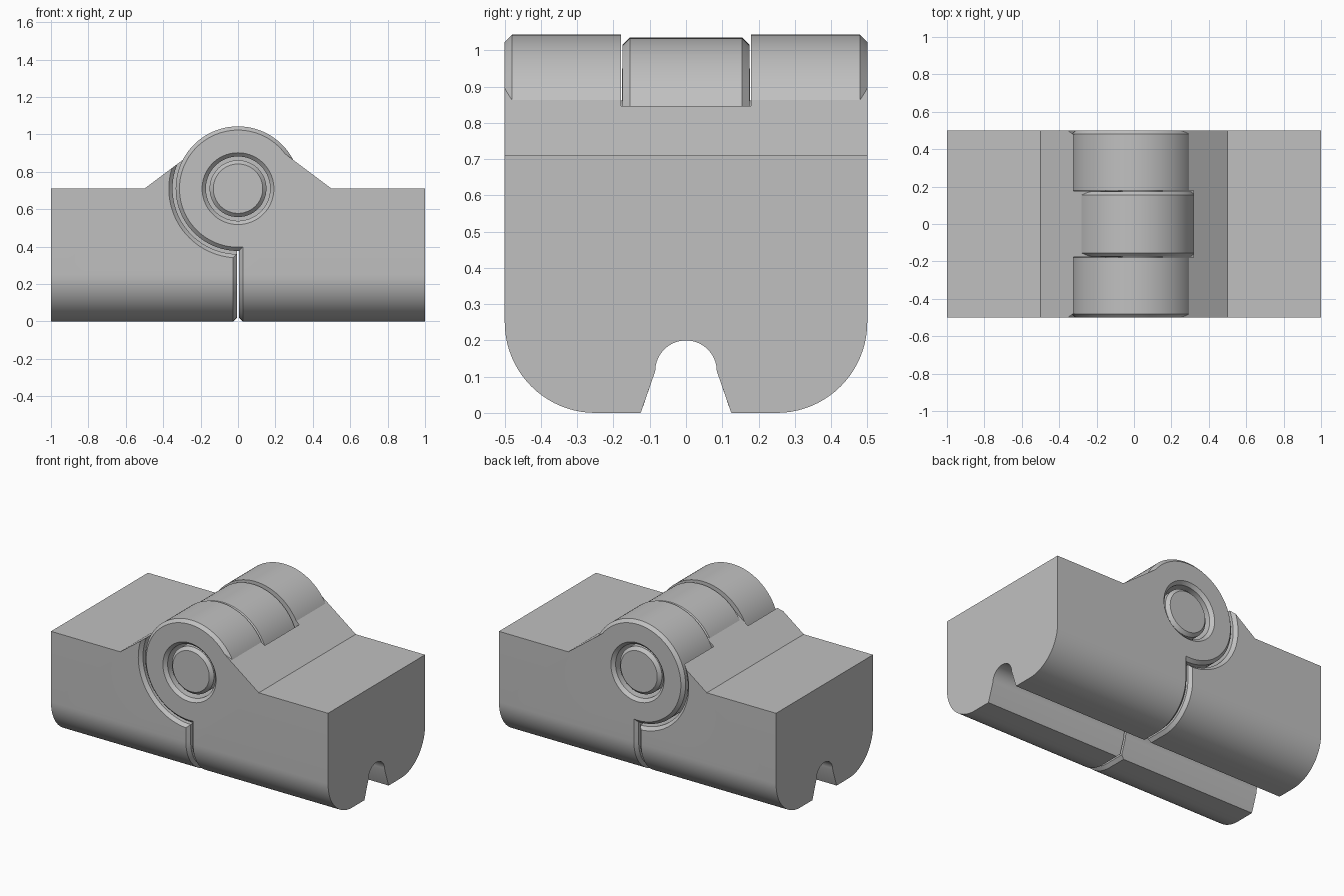
import bpy, bmesh
from math import cos, sin, pi, radians

cube = bpy.data.objects.get("Cube")
if cube:
    bpy.data.objects.remove(cube)

GREY = (0.53, 0.53, 0.53, 1)
mat = bpy.data.materials.new("plain_grey")
mat.use_nodes = True
mat.diffuse_color = GREY
mat.node_tree.nodes["Principled BSDF"].inputs["Base Color"].default_value = GREY

AXIS_Z = 0.71   # height of the hinge axis
HALF = 0.5      # half the width in y
GAP = 0.006     # half the gap between the leaves
CH = 0.02       # chamfer size


def loft(name, rings):
    """Skin closed rings of points and cap both ends."""
    bm = bmesh.new()
    loops = [[bm.verts.new(p) for p in ring] for ring in rings]
    n = len(loops[0])
    for a, b in zip(loops, loops[1:]):
        for i in range(n):
            j = (i + 1) % n
            bm.faces.new((a[i], a[j], b[j], b[i]))
    bm.faces.new(loops[0])
    bm.faces.new(loops[-1])
    bmesh.ops.recalc_face_normals(bm, faces=bm.faces)
    mesh = bpy.data.meshes.new(name)
    bm.to_mesh(mesh)
    bm.free()
    mesh.materials.append(mat)
    ob = bpy.data.objects.new(name, mesh)
    bpy.context.collection.objects.link(ob)
    return ob


def barrel(name, profile, n=96):
    """Turn (radius, y) pairs around the hinge axis."""
    return loft(name, [[(r * cos(2 * pi * i / n), y, AXIS_Z + r * sin(2 * pi * i / n))
                        for i in range(n)] for r, y in profile])


def combine(ob, tool, operation):
    """Apply a boolean and remove the tool."""
    mod = ob.modifiers.new("cut", "BOOLEAN")
    mod.operation, mod.solver, mod.object = operation, "EXACT", tool
    bpy.context.view_layer.update()
    graph = bpy.context.evaluated_depsgraph_get()
    mesh = bpy.data.meshes.new_from_object(ob.evaluated_get(graph))
    ob.modifiers.clear()
    ob.data = mesh
    bpy.data.objects.remove(tool)


def arc(cy, cz, r, start, end, n):
    return [(cy + r * cos(radians(start + (end - start) * i / n)),
             cz + r * sin(radians(start + (end - start) * i / n))) for i in range(n + 1)]


def section(d):
    """Cross-section with rounded bottom corners and a cable channel, inset by d."""
    mouth = 0.125 - 0.36 * d
    pts = [(HALF - d, 1.2), (-HALF + d, 1.2)]
    pts += arc(-0.25, 0.25, 0.25 - d, 180, 270, 20)
    pts += [(-mouth, d)] + arc(0, 0.115, 0.085, 180, 0, 20) + [(mouth, d)]
    return pts + arc(0.25, 0.25, 0.25 - d, 270, 360, 20)


def leaf(name, side):
    """Leaf block with a chamfered inner end and a ramp up to the barrel."""
    ob = loft(name, [[(side * x, y, z) for y, z in section(d)]
                     for x, d in ((GAP, CH), (GAP + CH, 0), (1, 0))])
    outline = [(-0.1, -0.1), (-0.1, 0.8), (GAP, 0.8), (0.18, 0.95),
               (0.5, AXIS_Z), (1.1, AXIS_Z), (1.1, -0.1)]
    trim = loft("trim", [[(side * x, y, z) for x, z in outline] for y in (-1, 1)])
    combine(ob, trim, "INTERSECT")
    return ob


# Right-hand leaf: two outer knuckles, middle slot, pin holes
outer = leaf("outer_knuckle_leaf", 1)
for s in (-1, 1):
    combine(outer, barrel("knuckle", [(0.333, s * 0.15), (0.333, s * (HALF - CH)),
                                      (0.333 - CH, s * HALF)]), "UNION")
combine(outer, barrel("slot", [(0.346, -0.179), (0.346, 0.179)]), "DIFFERENCE")
for s in (-1, 1):
    combine(outer, barrel("hole", [(0.172, s * 0.1), (0.172, s * (HALF - CH)),
                                   (0.202, s * (HALF + 0.01))]), "DIFFERENCE")

# Left-hand leaf: middle knuckle and two end pockets
inner = leaf("middle_knuckle_leaf", -1)
combine(inner, barrel("knuckle", [(0.325 - CH, -0.175), (0.325, -0.175 + CH),
                                  (0.325, 0.175 - CH), (0.325 - CH, 0.175)]), "UNION")
for s in (-1, 1):
    combine(inner, barrel("pocket", [(0.35, s * 0.176), (0.35, s * (HALF - CH)),
                                     (0.38, s * (HALF + 0.01))]), "DIFFERENCE")

# Hinge pin with chamfered ends
END = HALF - 0.015
pin = barrel("hinge_pin", [(0.132, -END), (0.152, CH - END), (0.152, END - CH), (0.132, END)])

for ob in (outer, inner, pin):
    ob.data.shade_smooth()
    ob.data.set_sharp_from_angle(angle=radians(20))
